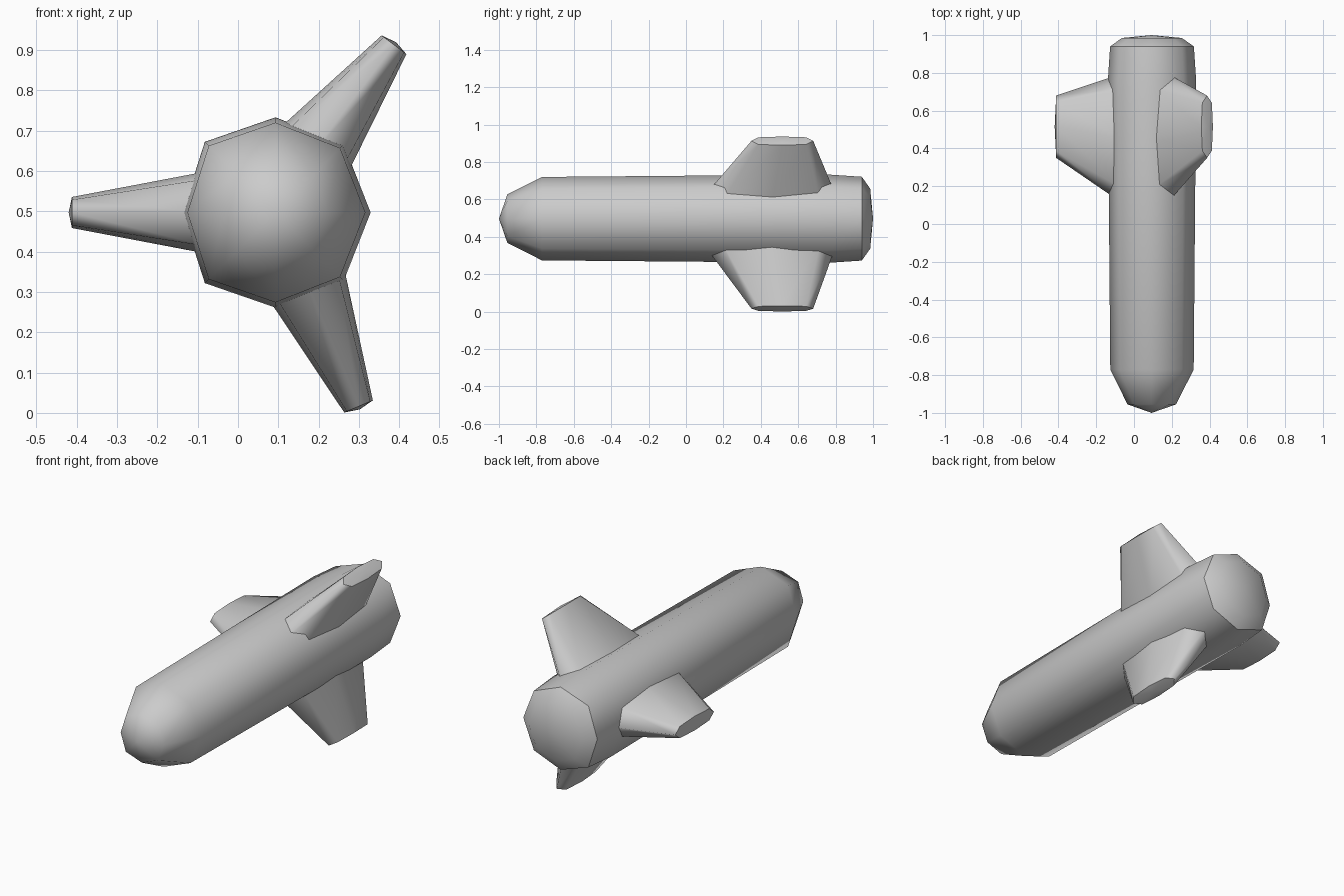
import bpy, bmesh
from math import sin, cos, pi, radians
from mathutils import Vector

if "Cube" in bpy.data.objects:
    bpy.data.objects.remove(bpy.data.objects["Cube"])


def loft(name, start, rings, end, sharp_rings):
    """Skin a list of equal-length rings, closed by a fan to a point at each end."""
    bm = bmesh.new()
    loops = [[bm.verts.new(p) for p in ring] for ring in rings]
    n = len(loops[0])
    for a, b in zip(loops, loops[1:]):
        for i in range(n):
            j = (i + 1) % n
            bm.faces.new((a[i], a[j], b[j], b[i]))
    for tip, ring in ((start, loops[0]), (end, loops[-1])):
        v = bm.verts.new(tip)
        for i in range(n):
            bm.faces.new((v, ring[i], ring[(i + 1) % n]))
    bmesh.ops.recalc_face_normals(bm, faces=bm.faces[:])
    for f in bm.faces:
        f.smooth = True
    # crisp creases around the chosen rings
    for k in sharp_rings:
        for i in range(n):
            bm.edges.get((loops[k][i], loops[k][(i + 1) % n])).smooth = False
    me = bpy.data.meshes.new(name)
    bm.to_mesh(me)
    bm.free()
    ob = bpy.data.objects.new(name, me)
    bpy.context.collection.objects.link(ob)
    return ob


# Body: eight-sided tube with a rounded nose and a shallow domed tail
CX, CZ = 0.093, 0.497
WOBBLE = (1, 1.015, 1, 1.05, 0.98, 1.05, 1, 1.015)
PROFILE = ((-0.955, 0.13), (-0.77, 0.223), (0.76, 0.236), (0.94, 0.224), (0.985, 0.16))


def body_ring(y, r):
    return [Vector((CX + r * w * cos(i * pi / 4), y, CZ + r * w * sin(i * pi / 4)))
            for i, w in enumerate(WOBBLE)]


loft("body", (CX, -1, CZ), [body_ring(y, r) for y, r in PROFILE], (CX, 1, CZ), [3])


# Fins: flattened octagon section, swept and tapering to a slightly domed tip
# section points: (share of half chord, share of half thickness)
SECTION = ((1, 0), (0.77, 0.82), (0, 1), (-0.77, 0.82),
           (-1, 0), (-0.77, -0.82), (0, -1), (0.77, -0.82))


def fin(name, tip_x, tip_z, angle):
    out = Vector((cos(radians(angle)), 0, sin(radians(angle))))
    side = Vector((-out.z, 0, out.x))
    tip = Vector((tip_x, 0, tip_z))

    def ring(depth):
        front, back = 0.35 - 0.685 * depth, 0.68 + 0.333 * depth
        mid, chord = (front + back) / 2, (back - front) / 2
        thick = 0.0385 + 0.19 * depth
        return [tip - out * depth + Vector((0, mid + chord * u, 0)) + side * thick * v
                for u, v in SECTION]

    y_axis = Vector((0, 1, 0))
    loft(name, tip - out * 0.34 + y_axis * 0.46, [ring(0.34), ring(0)],
         tip + out * 0.008 + y_axis * 0.515, [0, 1])


fin("left_fin", -0.412, 0.497, 180)
fin("upper_fin", 0.387, 0.913, 53)
fin("lower_fin", 0.299, 0.016, -67)
